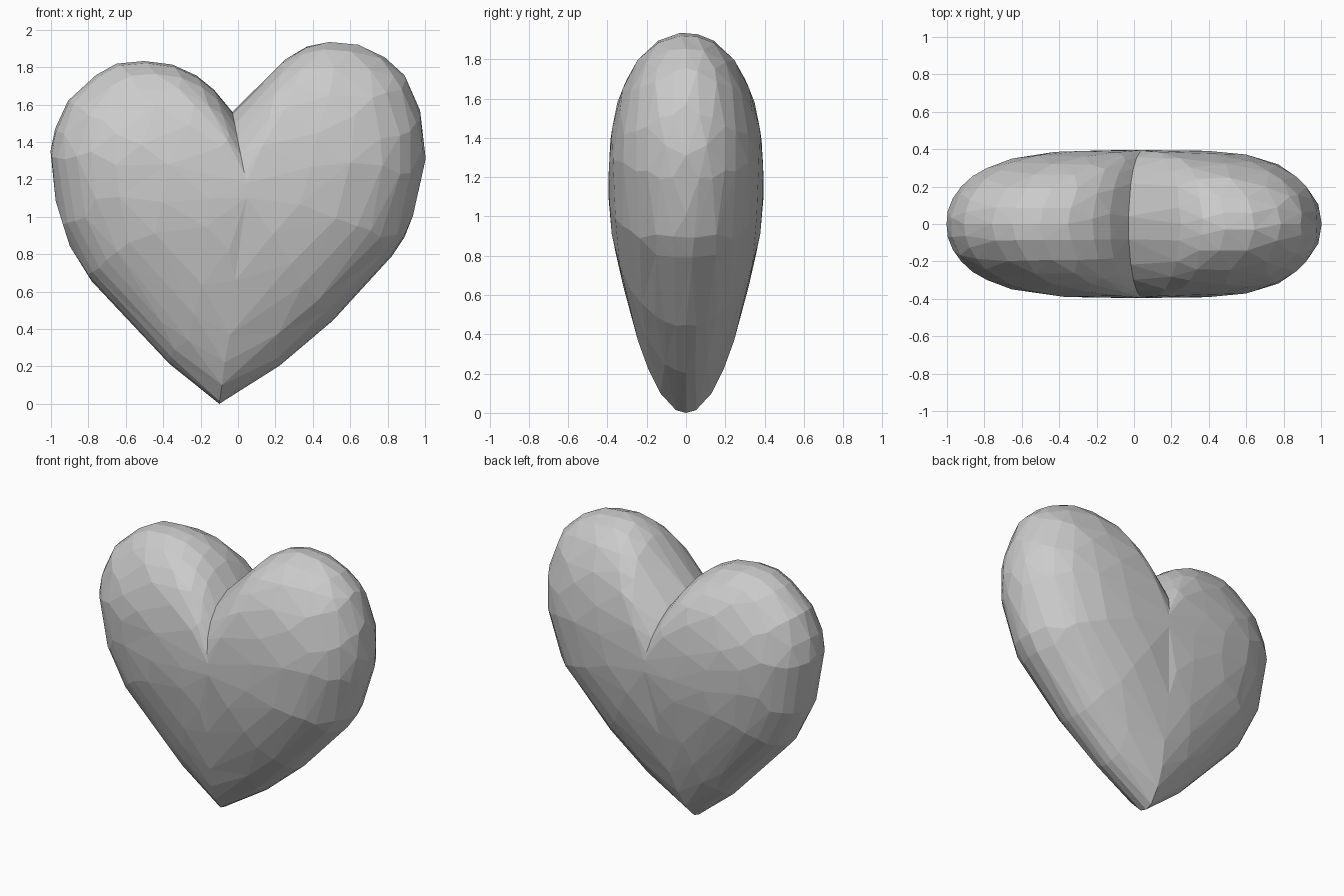
import bpy, bmesh, math
from mathutils import Vector

if "Cube" in bpy.data.objects:
    bpy.data.objects.remove(bpy.data.objects["Cube"], do_unlink=True)

DEPTH = 0.395
CENTRE = Vector((0.05, 1.15))
RINGS = 12
STEPS = 3

# Half outlines from notch to tip: x, z, and how full the edge bulges
LEFT = [(-.03, 1.56, 2), (-.15, 1.70, 2.2), (-.29, 1.79, 2.4), (-.46, 1.83, 2.5),
        (-.67, 1.81, 2.6), (-.86, 1.67, 3), (-.94, 1.56, 3.4), (-1.0, 1.37, 3.7),
        (-.98, 1.13, 3.5), (-.91, .87, 3), (-.79, .67, 2.6), (-.63, .49, 2.2),
        (-.47, .32, 1.9), (-.30, .16, 1.6), (-.10, 0, 1.25)]
RIGHT = [(-.03, 1.56, 2), (.10, 1.69, 2.2), (.28, 1.86, 2.4), (.45, 1.93, 2.5),
         (.67, 1.91, 2.6), (.87, 1.78, 3), (.96, 1.60, 3.4), (1.0, 1.40, 3.7),
         (.98, 1.18, 3.5), (.88, .87, 3), (.70, .66, 2.6), (.51, .45, 2.2),
         (.36, .32, 1.9), (.20, .19, 1.6), (-.10, 0, 1.25)]


def smooth_path(points):
    """Curve through the points, leaving out the last one."""
    pts = [Vector(p) for p in points]
    pts = [pts[0] * 2 - pts[1]] + pts + [pts[-1] * 2 - pts[-2]]
    path = []
    for a, b, c, d in zip(pts, pts[1:], pts[2:], pts[3:]):
        for i in range(STEPS):
            t = i / STEPS
            path.append(0.5 * (2 * b + (c - a) * t + (2 * a - 5 * b + 4 * c - d) * t ** 2
                               + (3 * b - a - 3 * c + d) * t ** 3))
    return path


# Closed outline: down the left side, then back up the right side
right = smooth_path(RIGHT)
outline = smooth_path(LEFT) + [Vector(RIGHT[-1])] + right[:0:-1]

# Inflate the outline towards its centre on both faces
bm = bmesh.new()
rim = [bm.verts.new((p.x, 0, p.y)) for p in outline]
for side in (-1, 1):
    previous = rim
    for k in range(RINGS - 1, 0, -1):
        s = math.sin(math.pi / 2 * k / RINGS)
        ring = []
        for p in outline:
            flat = CENTRE.lerp(p.xy, s)
            ring.append(bm.verts.new((flat.x, side * DEPTH * math.sqrt(1 - s ** p.z), flat.y)))
        for i in range(len(ring)):
            j = (i + 1) % len(ring)
            bm.faces.new((previous[i], previous[j], ring[j], ring[i]))
        previous = ring
    pole = bm.verts.new((CENTRE.x, side * DEPTH, CENTRE.y))
    for i in range(len(previous)):
        bm.faces.new((previous[i], previous[(i + 1) % len(previous)], pole))
bmesh.ops.triangulate(bm, faces=bm.faces)
bmesh.ops.recalc_face_normals(bm, faces=bm.faces)
mesh = bpy.data.meshes.new("heart_body")
bm.to_mesh(mesh)
bm.free()
heart = bpy.data.objects.new("heart_body", mesh)
bpy.context.collection.objects.link(heart)

# Reduce to irregular flat facets
facets = heart.modifiers.new("facets", 'DECIMATE')
facets.ratio = 560 / len(mesh.polygons)

# Plain grey material
grey = bpy.data.materials.new("plain_grey")
grey.use_nodes = True
colour = (0.6, 0.6, 0.6, 1)
grey.diffuse_color = colour
grey.node_tree.nodes["Principled BSDF"].inputs["Base Color"].default_value = colour
mesh.materials.append(grey)
